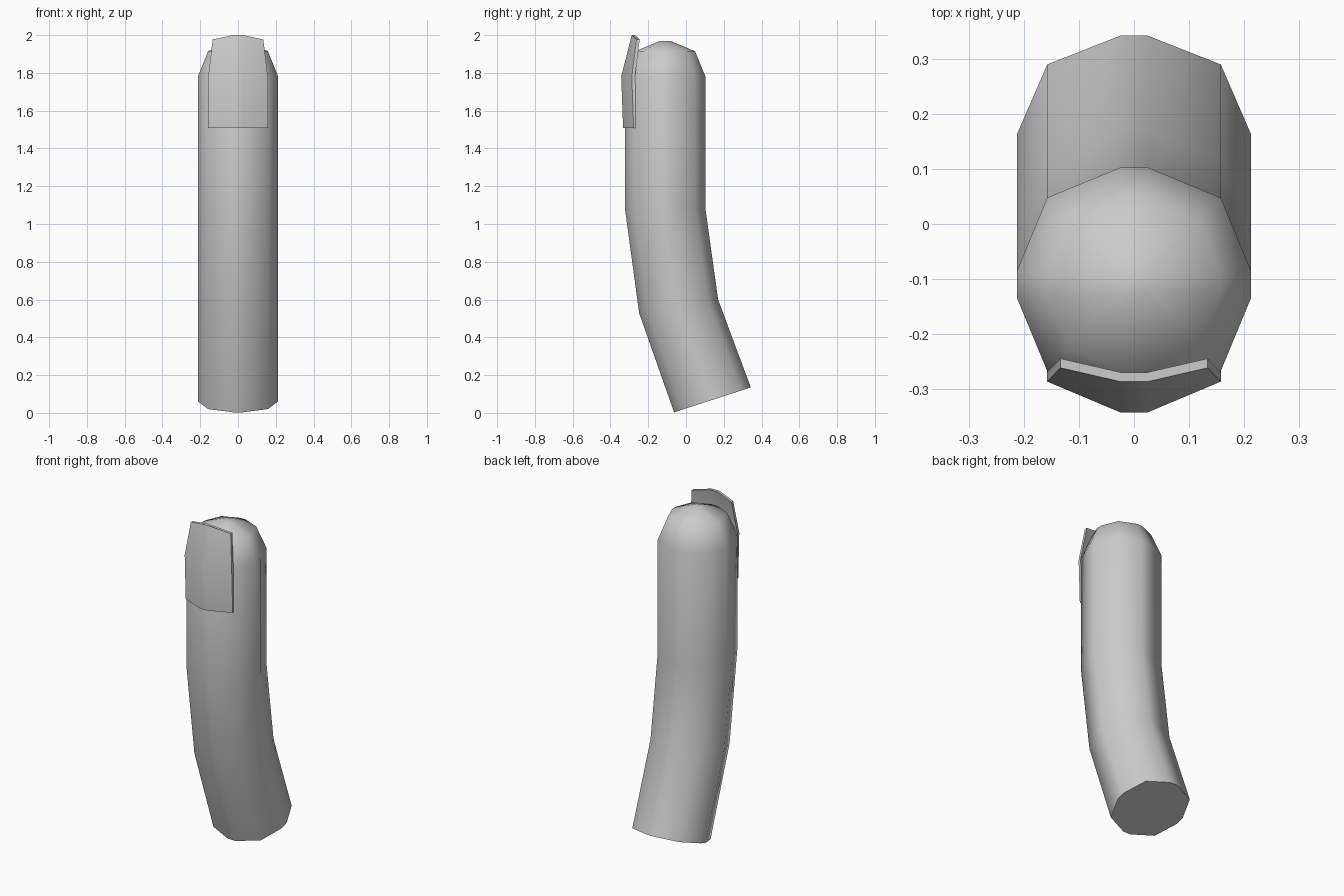
import bpy, bmesh, math

if "Cube" in bpy.data.objects:
    bpy.data.objects.remove(bpy.data.objects["Cube"])


def loft(name, rings, angle):
    # Bridge equally sized closed rings and cap both ends
    bm = bmesh.new()
    loops = [[bm.verts.new(p) for p in r] for r in rings]
    n = len(loops[0])
    for a, b in zip(loops, loops[1:]):
        for i in range(n):
            j = (i + 1) % n
            bm.faces.new((a[i], a[j], b[j], b[i]))
    bm.faces.new(loops[0][::-1])
    bm.faces.new(loops[-1])
    bmesh.ops.recalc_face_normals(bm, faces=bm.faces)
    me = bpy.data.meshes.new(name)
    bm.to_mesh(me)
    bm.free()
    ob = bpy.data.objects.new(name, me)
    bpy.context.collection.objects.link(ob)
    bpy.ops.object.select_all(action='DESELECT')
    ob.select_set(True)
    bpy.context.view_layer.objects.active = ob
    bpy.ops.object.shade_smooth_by_angle(angle=math.radians(angle))
    return ob


# Finger: twelve-sided rounded section, bent along its length
quarter = [(0.213, 0.025), (0.158, 0.158), (0.025, 0.213)]
right = quarter + [(-x, y) for x, y in quarter[::-1]]
section = right + [(-x, -y) for x, y in right]

# Front point (y, z), back point (y, z), width scale
stations = [
    ((-0.063, 0.003), (0.343, 0.135), 1.0),
    ((-0.248, 0.528), (0.17, 0.60), 1.0),
    ((-0.323, 1.08), (0.103, 1.08), 1.0),
    ((-0.323, 1.78), (0.103, 1.78), 1.0),
    ((-0.268, 1.915), (0.048, 1.915), 0.742),
    ((-0.135, 1.97), (-0.085, 1.97), 0.117),
]
rings = []
for (fy, fz), (by, bz), s in stations:
    ring = []
    for x, v in section:
        t = v / 0.426 + 0.5
        ring.append((x * s, fy + (by - fy) * t, fz + (bz - fz) * t))
    rings.append(ring)
loft("finger", rings, 50)

# Nail: curved plate; half width, side y, centre y, side z, centre z
plate = [
    (0.158, -0.277, -0.333, 1.508, 1.508),
    (0.158, -0.287, -0.343, 1.78, 1.78),
    (0.134, -0.262, -0.287, 1.977, 2.0),
]
thick = 0.017
rings = []
for w, sy, cy, sz, cz in plate:
    outer = [(-w, sy, sz), (-0.025, cy, cz), (0.025, cy, cz), (w, sy, sz)]
    inner = [(x, y + thick, z) for x, y, z in outer[::-1]]
    rings.append(outer + inner)
loft("nail", rings, 30)
